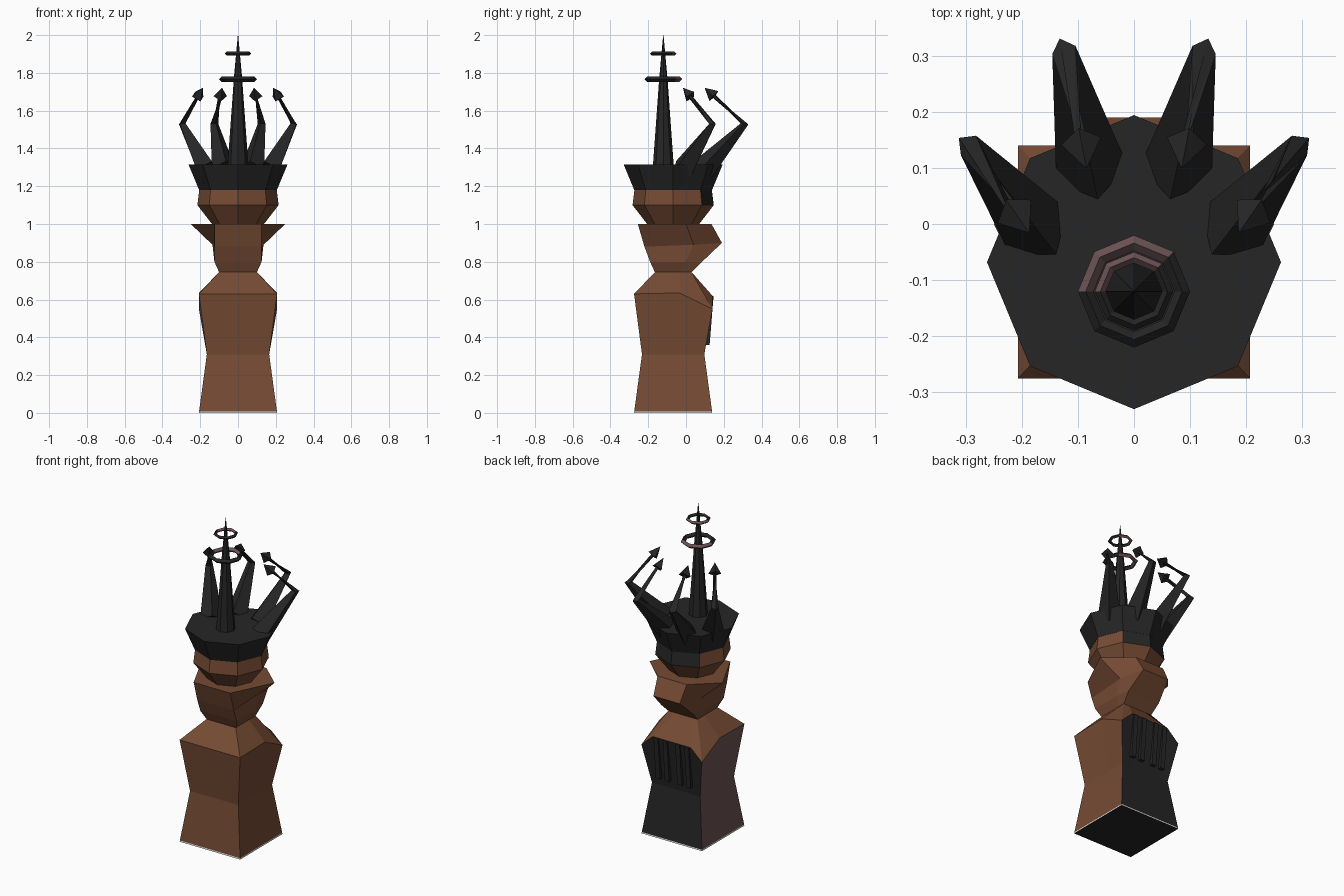
import bpy, bmesh, math
from mathutils import Vector

if "Cube" in bpy.data.objects:
    bpy.data.objects.remove(bpy.data.objects["Cube"])


def make_mat(name, rgb):
    m = bpy.data.materials.new(name)
    m.diffuse_color = (*rgb, 1)
    m.use_nodes = True
    m.node_tree.nodes["Principled BSDF"].inputs["Base Color"].default_value = m.diffuse_color
    return m


BROWN, BLACK, MAUVE, WHITE = range(4)
MATS = [make_mat("brown", (0.18, 0.07, 0.034)), make_mat("black", (0.019, 0.019, 0.019)),
        make_mat("dusky_mauve", (0.15, 0.085, 0.09)), make_mat("white", (0.8, 0.8, 0.8))]
CY = -0.068  # axis of the body in y


def finish(name, bm, rule):
    """Turn a bmesh into a flat shaded object, colouring faces by rule(centre, normal)."""
    bmesh.ops.recalc_face_normals(bm, faces=bm.faces)
    for f in bm.faces:
        f.material_index = rule(f.calc_center_median(), f.normal)
    me = bpy.data.meshes.new(name)
    bm.to_mesh(me)
    bm.free()
    for m in MATS:
        me.materials.append(m)
    ob = bpy.data.objects.new(name, me)
    bpy.context.collection.objects.link(ob)
    return ob


def loft(name, rings, rule):
    """Skin closed rings of points, capping both ends."""
    bm = bmesh.new()
    rows = [[bm.verts.new(p) for p in r] for r in rings]
    n = len(rows[0])
    for a, b in zip(rows, rows[1:]):
        for i in range(n):
            j = (i + 1) % n
            bm.faces.new((a[i], a[j], b[j], b[i]))
    bm.faces.new(rows[0][::-1])
    bm.faces.new(rows[-1])
    return finish(name, bm, rule)


def mirror_ring(half):
    return half + [(-x, y, z) for x, y, z in reversed(half)]


def circle(r, z, cy=CY, n=8):
    return [(r * math.sin(math.tau * i / n), cy - r * math.cos(math.tau * i / n), z) for i in range(n)]


def tube(name, path, radii, rule, sides=4):
    """Tapered tube along a bent path."""
    pts = [Vector(p) for p in path]
    rings = []
    for i, p in enumerate(pts):
        d = (pts[min(i + 1, len(pts) - 1)] - pts[max(i - 1, 0)]).normalized()
        u = Vector((0, 0, 1)).cross(d).normalized()
        v = d.cross(u)
        rings.append([p + radii[i] * (u * math.cos(math.tau * k / sides) + v * math.sin(math.tau * k / sides))
                      for k in range(sides)])
    return loft(name, rings, rule)


def all_black(c, n):
    return BLACK


def all_brown(c, n):
    return BROWN


# Lower body: waisted square block with folded rear shoulders
def body_ring(h, z):
    return mirror_ring([(h, CY - h, z), (h, -0.035, z), (h, CY + h, z), (0.63 * h, CY + h, z)])


def body_rule(c, n):
    if c.z < 0.008 and abs(n.z) < 0.5:
        return WHITE
    if n.z < -0.9 or (n.y > 0.8 and c.z < 0.62):
        return BLACK
    if n.x < -0.8 and c.z < 0.62:
        return MAUVE
    return BROWN


shoulder = mirror_ring([(0.207, -0.275, 0.63), (0.207, -0.035, 0.635), (0.207, 0.14, 0.55), (0.13, 0.14, 0.62)])
neck = mirror_ring([(0.1, -0.165, 0.745), (0.1, -0.035, 0.745), (0.1, 0.03, 0.745), (0.06, 0.03, 0.745)])
loft("body", [body_ring(0.207, 0), body_ring(0.206, 0.008), body_ring(0.165, 0.31), shoulder, neck], body_rule)

# Four bars on the back panel
for i, x in enumerate((-0.105, -0.043, 0.043, 0.105)):
    loft(f"back_bar_{i + 1}",
         [[(x - 0.015, 0.09, z), (x + 0.015, 0.09, z), (x + 0.015, y, z), (x - 0.015, y, z)]
          for z, y in ((0.36, 0.125), (0.62, 0.146))], all_black)

# Flared collar with side wings and a rear wedge
loft("collar", [
    mirror_ring([(0.1, -0.165, 0.745), (0.1, -0.03, 0.745), (0.1, 0.03, 0.745)]),
    mirror_ring([(0.125, -0.19, 0.80), (0.125, 0.0, 0.80), (0.11, 0.085, 0.80)]),
    mirror_ring([(0.125, -0.22, 0.88), (0.135, 0.04, 0.89), (0.09, 0.19, 0.90)]),
    mirror_ring([(0.125, -0.255, 1.0), (0.25, 0.0, 1.0), (0.1, 0.135, 1.0)]),
], all_brown)

# Eight sided head, black at the back
loft("head", [circle(0.13, 0.99), circle(0.215, 1.10), circle(0.205, 1.18)],
     lambda c, n: BLACK if n.y > 0.8 and c.z > 1.1 else BROWN)

# Flaring crown
loft("crown", [circle(0.206, 1.18), circle(0.262, 1.315)], all_black)

# Spire and its two rings
loft("spire", [circle(0.055, 1.31, -0.12), circle(0.022, 1.77, -0.12), circle(0.001, 2.0, -0.12)], all_black)


def ring_rule(c, n):
    return MAUVE if (c.y + 0.12) - 0.5 * c.x > 0.02 else BLACK


for name, z, r_out, r_in, h in (("lower_ring", 1.767, 0.1, 0.072, 0.014), ("upper_ring", 1.902, 0.07, 0.05, 0.01)):
    bm = bmesh.new()
    mid = (r_out + r_in) / 2
    rows = [[bm.verts.new(p) for p in circle(r, zz, -0.12)]
            for r, zz in ((r_out, z), (mid, z + h), (r_in, z), (mid, z - h))]
    for k in range(4):
        a, b = rows[k], rows[(k + 1) % 4]
        for i in range(8):
            j = (i + 1) % 8
            bm.faces.new((a[i], a[j], b[j], b[i]))
    finish(name, bm, ring_rule)

# Bent arrow spikes around the rear of the crown
for side, s in (("right", 1), ("left", -1)):
    for kind, base, elbow, tip in (
            ("inner", (0.075, 0.09, 1.29), (0.125, 0.31, 1.53), (0.085, 0.10, 1.72)),
            ("outer", (0.17, -0.015, 1.29), (0.295, 0.14, 1.53), (0.187, -0.015, 1.72))):
        b, e, t = (Vector((s * p[0], p[1], p[2])) for p in (base, elbow, tip))
        d = (t - e).normalized()
        tube(f"{side}_{kind}_spike", [b, e, t - d * 0.05], [0.065, 0.022, 0.011], all_black)
        tube(f"{side}_{kind}_arrowhead", [t - d * 0.065, t], [0.036, 0.001], all_black)
